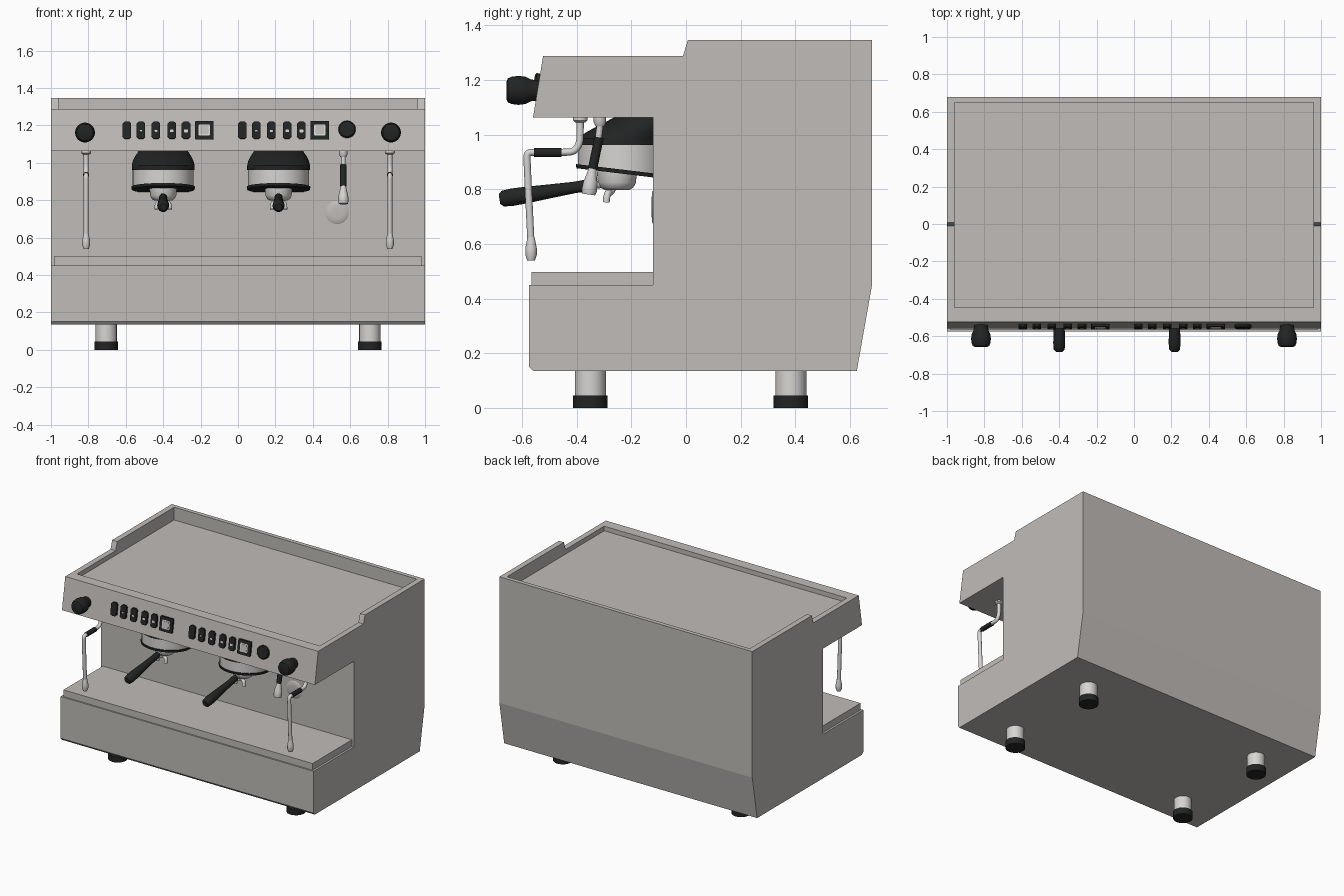
import bpy, bmesh, math
from mathutils import Vector, Matrix

if "Cube" in bpy.data.objects:
    bpy.data.objects.remove(bpy.data.objects["Cube"])


def material(name, rgb):
    m = bpy.data.materials.new(name)
    m.diffuse_color = (*rgb, 1)
    m.use_nodes = True
    m.node_tree.nodes["Principled BSDF"].inputs["Base Color"].default_value = m.diffuse_color
    return m


BODY = material("warm_grey_panel", (0.53, 0.505, 0.485))
STEEL = material("light_steel", (0.68, 0.665, 0.645))
BLACK = material("black_plastic", (0.016, 0.018, 0.017))


def finish(name, bm, mat, smooth=False):
    bmesh.ops.recalc_face_normals(bm, faces=bm.faces)
    me = bpy.data.meshes.new(name)
    bm.to_mesh(me)
    bm.free()
    me.materials.append(mat)
    ob = bpy.data.objects.new(name, me)
    bpy.context.collection.objects.link(ob)
    if smooth:
        smooth_shade(ob)
    return ob


def smooth_shade(ob):
    bpy.ops.object.select_all(action='DESELECT')
    ob.select_set(True)
    bpy.context.view_layer.objects.active = ob
    bpy.ops.object.shade_smooth_by_angle(angle=math.radians(40))


def prism(name, outline, depth, mat, matrix=None):
    """Extrude a closed outline of 3D points along the vector depth."""
    bm = bmesh.new()
    f = bm.faces.new([bm.verts.new(p) for p in outline])
    new = bmesh.ops.extrude_face_region(bm, geom=[f])['geom']
    bmesh.ops.translate(bm, vec=depth, verts=[v for v in new if isinstance(v, bmesh.types.BMVert)])
    if matrix:
        bm.transform(matrix)
    return finish(name, bm, mat)


def box(name, x0, x1, y0, y1, z0, z1, mat):
    return prism(name, [(x0, y0, z0), (x1, y0, z0), (x1, y1, z0), (x0, y1, z0)], (0, 0, z1 - z0), mat)


def lathe(name, profile, mat, origin=(0, 0, 0), axis=(0, 0, 1), n=40, shear=None):
    """Revolve (radius, height) pairs about an axis; shear edits the vertices."""
    bm = bmesh.new()
    rings = [[bm.verts.new((r * math.cos(2 * math.pi * i / n), r * math.sin(2 * math.pi * i / n), h))
              for i in range(n)] for r, h in profile]
    for a, b in zip(rings, rings[1:]):
        for i in range(n):
            j = (i + 1) % n
            bm.faces.new((a[i], a[j], b[j], b[i]))
    bm.faces.new(rings[0])
    bm.faces.new(rings[-1])
    rot = Vector(axis).to_track_quat('Z', 'Y').to_matrix().to_4x4()
    bm.transform(Matrix.Translation(origin) @ rot)
    if shear:
        for v in bm.verts:
            shear(v.co)
    return finish(name, bm, mat, True)


def tube(name, points, radius, mat):
    """Round tube along a softened path."""
    cu = bpy.data.curves.new(name, 'CURVE')
    cu.dimensions = '3D'
    cu.bevel_depth = radius
    cu.bevel_resolution = 4
    cu.use_fill_caps = True
    sp = cu.splines.new('NURBS')
    sp.points.add(len(points) - 1)
    for p, co in zip(sp.points, points):
        p.co = (*co, 1)
    sp.order_u = 3
    sp.use_endpoint_u = True
    sp.resolution_u = 6
    ob = bpy.data.objects.new(name, cu)
    bpy.context.collection.objects.link(ob)
    cu.materials.append(mat)
    bpy.ops.object.select_all(action='DESELECT')
    ob.select_set(True)
    bpy.context.view_layer.objects.active = ob
    bpy.ops.object.convert(target='MESH')
    smooth_shade(bpy.context.view_layer.objects.active)


# Housing: side profile with the top tray cut in
side = [(-0.575, 0.152), (-0.56, 0.135), (0.625, 0.135), (0.68, 0.445), (0.68, 1.346), (0.007, 1.346),
        (-0.011, 1.288), (-0.523, 1.288), (-0.56, 1.062), (-0.12, 1.062), (-0.12, 0.45), (-0.575, 0.45)]
housing = prism("housing", [(-1, y, z) for y, z in side], (2, 0, 0), BODY)
cutter = box("tray_cutter", -0.96, 0.96, -0.447, 0.65, 1.255, 1.6, BODY)
cutter.hide_render = True
mod = housing.modifiers.new("top_tray", 'BOOLEAN')
mod.operation = 'DIFFERENCE'
mod.solver = 'EXACT'
mod.object = cutter
bpy.context.view_layer.objects.active = housing
bpy.ops.object.modifier_apply(modifier=mod.name)
bpy.data.objects.remove(cutter)

# Drip tray and shallow cover on the rear wall
box("drip_tray", -0.985, 0.985, -0.565, -0.12, 0.449, 0.498, BODY)
lathe("wall_cover", [(0.062, 0), (0.056, 0.004), (0.03, 0.006)], BODY, (0.53, -0.12, 0.735), (0, -1, 0))

# Feet
for x in (-0.705, 0.705):
    for y in (-0.35, 0.384):
        lathe("foot_stem", [(0.057, 0.04), (0.057, 0.137)], STEEL, (x, y, 0))
        lathe("foot_pad", [(0.063, 0), (0.063, 0.045)], BLACK, (x, y, 0))

# Control panel plates, lying on the sloped front face
TILT = math.atan2(0.037, 0.226)


def panel_matrix(x, z):
    y = -0.523 - (1.288 - z) * 0.037 / 0.226
    return Matrix.Translation((x, y, z)) @ Matrix.Rotation(-TILT, 4, 'X')


def plate(name, x, z, w, h, cut, lift, thick, mat):
    a, b = w / 2, h / 2
    pts = [(-a + cut, -b), (a - cut, -b), (a, -b + cut), (a, b - cut),
           (a - cut, b), (-a + cut, b), (-a, b - cut), (-a, -b + cut)]
    prism(name, [(u, -lift, v) for u, v in pts], (0, -thick, 0), mat, panel_matrix(x, z))


for gx in (-0.40, 0.217):
    for i, dx in enumerate((-0.194, -0.119, -0.039, 0.046, 0.122)):
        plate("dose_button", gx + dx, 1.173, 0.046, 0.092, 0.011, -0.003, 0.018, BLACK)
        if i:
            s = 0.010 + 0.003 * i
            plate("button_mark", gx + dx, 1.168, s, s * 0.7, 0.003, 0.014, 0.003, STEEL)
    plate("display_frame", gx + 0.22, 1.173, 0.10, 0.10, 0.004, -0.003, 0.018, BLACK)
    plate("display_window", gx + 0.22, 1.173, 0.06, 0.06, 0.004, 0.014, 0.003, STEEL)
    plate("display_screen", gx + 0.22, 1.173, 0.044, 0.044, 0.003, 0.016, 0.003, BODY)

# Round water switch and the two steam knobs
lathe("water_switch", [(0.046, -0.005), (0.046, 0.012), (0.040, 0.018)], BLACK,
      panel_matrix(0.583, 1.178).translation, (0, -math.cos(TILT), math.sin(TILT)))
for s in (-1, 1):
    lathe("steam_knob", [(0.036, 0), (0.040, 0.03), (0.050, 0.05), (0.053, 0.075), (0.050, 0.10),
                         (0.044, 0.114), (0.032, 0.119)], BLACK, (s * 0.818, -0.538, 1.162), (0, -1, 0))

# Brew groups with portafilters
GY = -0.233


def lean_back(co):
    if co.z > 0.985:
        co.y += 1.3 * (co.z - 0.985)


def slope_bottom(co):
    if co.z < 0.95:
        co.z -= 0.12 * (co.y - GY)


for gx in (-0.40, 0.217):
    lathe("group_cap", [(0.168, 0.962), (0.168, 0.985), (0.162, 1.01), (0.150, 1.035), (0.138, 1.052),
                        (0.130, 1.066)], BLACK, (gx, GY, 0), shear=lean_back, n=48)
    lathe("group_ring", [(0.163, 0.872), (0.163, 0.963)], STEEL, (gx, GY, 0), shear=slope_bottom, n=48)
    lathe("group_gasket", [(0.168, 0.857), (0.170, 0.872)], BLACK, (gx, GY, 0), shear=slope_bottom, n=48)
    lathe("filter_cup", [(0.045, 0.798), (0.060, 0.806), (0.070, 0.825), (0.073, 0.865)], STEEL, (gx, -0.253, 0))
    for s in (-1, 1):
        tube("spout", [(gx, -0.265, 0.81), (gx, -0.275, 0.788), (gx + s * 0.025, -0.285, 0.788),
                       (gx + s * 0.034, -0.29, 0.775), (gx + s * 0.034, -0.292, 0.752)], 0.013, STEEL)
    tube("handle_neck", [(gx, -0.27, 0.828), (gx, -0.36, 0.814)], 0.017, STEEL)
    lathe("portafilter_handle", [(0.018, 0), (0.022, 0.03), (0.021, 0.08), (0.025, 0.16), (0.030, 0.25),
                                 (0.032, 0.31), (0.029, 0.345), (0.018, 0.357)], BLACK,
          (gx, -0.33, 0.819), (0, -0.99, -0.155), n=28)

# Steam wands, left and right
for s in (-1, 1):
    x = s * 0.812
    lathe("wand_flange", [(0.018, 1.045), (0.027, 1.052), (0.027, 1.064)], STEEL, (x, -0.387, 0), n=24)
    tube("steam_wand", [(x, -0.387, 1.06), (x, -0.387, 1.0), (x, -0.39, 0.965), (x, -0.41, 0.937),
                        (x, -0.45, 0.935), (x, -0.55, 0.935), (x, -0.582, 0.935), (x, -0.582, 0.90),
                        (x, -0.567, 0.60)], 0.013, STEEL)
    tube("wand_grip", [(x, -0.455, 0.935), (x, -0.557, 0.935)], 0.0165, BLACK)
    lathe("wand_tip", [(0.013, 0.625), (0.021, 0.585), (0.021, 0.56), (0.014, 0.54)], STEEL, (x, -0.567, 0), n=24)

# Hot water outlet
x = 0.563
lathe("water_flange", [(0.015, 1.03), (0.023, 1.045), (0.023, 1.064)], STEEL, (x, -0.315, 0), n=24)
tube("water_pipe", [(x, -0.315, 1.05), (x, -0.315, 0.99), (x, -0.345, 0.86)], 0.012, STEEL)
tube("water_grip", [(x, -0.318, 0.99), (x, -0.342, 0.875)], 0.017, BLACK)
lathe("water_nozzle", [(0.014, -0.005), (0.018, 0.02), (0.026, 0.05), (0.028, 0.08), (0.024, 0.095)], STEEL,
      (x, -0.342, 0.875), (0, -0.15, -0.99), n=24)
